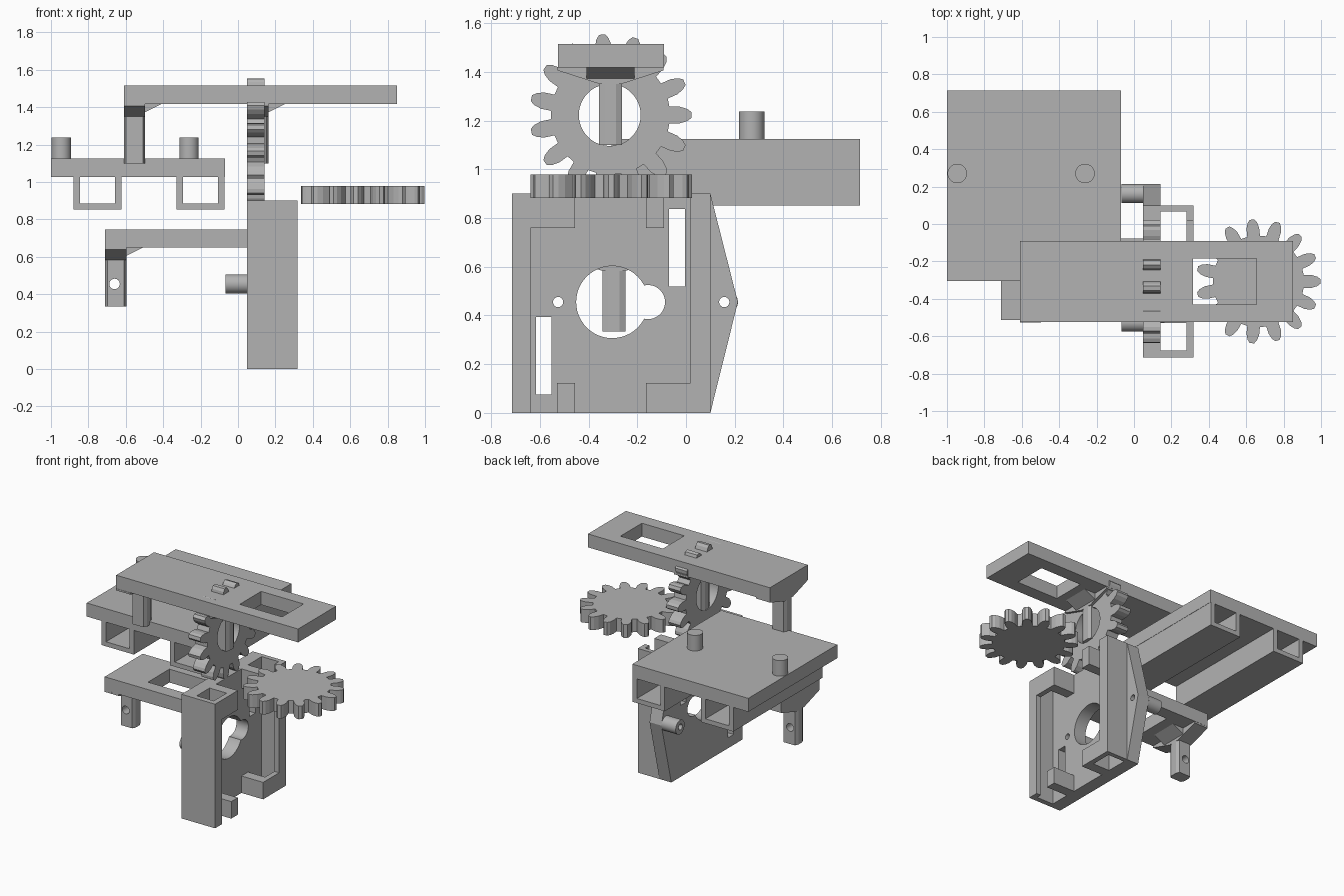
import bpy, bmesh
from math import sin, cos, pi
from mathutils import Vector

if "Cube" in bpy.data.objects:
    bpy.data.objects.remove(bpy.data.objects["Cube"], do_unlink=True)

grey = bpy.data.materials.new("plain_grey")
grey.use_nodes = True
grey.diffuse_color = (0.45, 0.45, 0.45, 1)
grey.node_tree.nodes["Principled BSDF"].inputs["Base Color"].default_value = (0.45, 0.45, 0.45, 1)

parts = []


def place(axis, u, v, w):
    """Profile coordinates u, v and depth w along the axis."""
    return {"x": (w, u, v), "y": (u, w, v), "z": (u, v, w)}[axis]


def prism(name, profile, axis, lo, hi, keep=True):
    """Extrude a closed outline along an axis."""
    bm = bmesh.new()
    base = bm.faces.new([bm.verts.new(place(axis, u, v, lo)) for u, v in profile])
    ext = bmesh.ops.extrude_face_region(bm, geom=[base])
    shift = Vector(place(axis, 0, 0, hi - lo))
    bmesh.ops.translate(bm, vec=shift, verts=[g for g in ext["geom"] if isinstance(g, bmesh.types.BMVert)])
    bmesh.ops.recalc_face_normals(bm, faces=bm.faces)
    mesh = bpy.data.meshes.new(name)
    bm.to_mesh(mesh)
    bm.free()
    mesh.materials.append(grey)
    ob = bpy.data.objects.new(name, mesh)
    bpy.context.collection.objects.link(ob)
    if keep:
        parts.append(ob)
    else:
        ob.hide_render = True
    return ob


def rect(u0, u1, v0, v1):
    return [(u0, v0), (u1, v0), (u1, v1), (u0, v1)]


def circle(u, v, r, n=48):
    return [(u + r * cos(2 * pi * i / n), v + r * sin(2 * pi * i / n)) for i in range(n)]


def box(name, x, y, z):
    return prism(name, rect(*x, *y), "z", *z)


def cut(ob, axis, lo, hi, *outlines):
    """Cut holes through an object along an axis."""
    for outline in outlines:
        tool = prism("cutter", outline, axis, lo, hi, keep=False)
        mod = ob.modifiers.new("hole", "BOOLEAN")
        mod.operation, mod.solver, mod.object = "DIFFERENCE", "EXACT", tool
        dg = bpy.context.evaluated_depsgraph_get()
        mesh = bpy.data.meshes.new_from_object(ob.evaluated_get(dg))
        ob.modifiers.clear()
        ob.data = mesh
        bpy.data.objects.remove(tool, do_unlink=True)


def gear_outline(u, v, teeth=15):
    tooth = [(0.242, -0.034), (0.285, -0.034), (0.315, -0.025), (0.332, -0.012)]
    tooth += [(r, -s) for r, s in reversed(tooth)]
    pts = []
    for i in range(teeth):
        a = 2 * pi * i / teeth
        pts += [(u + r * cos(a) - s * sin(a), v + r * sin(a) + s * cos(a)) for r, s in tooth]
    return pts


def leg(name, x0, yc, foot, top, width):
    """Chamfered post with a flared head and a side gusset under a bar."""
    x1, y0, y1, c = x0 + 0.113, yc - 0.047, yc + 0.047, 0.024
    k = c / 2
    outline = [(x0 + k, y0), (x1 - k, y0), (x1, y0 + c), (x1, y1 - c),
               (x1 - k, y1), (x0 + k, y1), (x0, y1 - c), (x0, y0 + c)]
    post = prism(name, outline, "z", foot, top)
    w, shoulder, neck = width / 2, top - 0.012, top - 0.067
    prism(name + "_flare", [(yc - w, top), (yc - w, shoulder), (y0, neck), (y1, neck),
                            (yc + w, shoulder), (yc + w, top)], "x", x0, x1)
    prism(name + "_gusset", [(x1 - 0.01, top), (x1 - 0.01, top - 0.045), (x1, top - 0.045),
                             (x1 + 0.09, top)], "y", yc - 0.098, yc + 0.098)
    return post


# Upper bar with window and two legs
upper_bar = box("upper_bar", (-0.61, 0.85), (-0.525, -0.09), (1.418, 1.515))
cut(upper_bar, "z", 1.3, 1.6, rect(0.315, 0.655, -0.43, -0.185))
leg("upper_outer_leg", -0.61, -0.31, 1.1, 1.418, 0.435)
leg("upper_inner_leg", 0.05, -0.31, 1.1, 1.418, 0.435)

# Lower bar with window and a drilled leg
lower_bar = box("lower_bar", (-0.71, 0.05), (-0.513, -0.077), (0.65, 0.747))
cut(lower_bar, "z", 0.6, 0.8, rect(-0.43, -0.09, -0.418, -0.172))
lower_leg = leg("lower_leg", -0.71, -0.296, 0.335, 0.65, 0.435)
cut(lower_leg, "y", -0.5, -0.1, circle(-0.66, 0.455, 0.028, 32))

# Platform with two hollow rails and two pegs
box("platform", (-1.0, -0.07), (-0.305, 0.715), (1.027, 1.125))
for side, x in (("right", -0.88), ("left", -0.33)):
    xe = x + 0.258
    prism(side + "_rail", [(x, 1.027), (x, 0.852), (xe, 0.852), (xe, 1.027), (xe - 0.035, 1.027),
                           (xe - 0.035, 0.885), (x + 0.035, 0.885), (x + 0.035, 1.027)],
          "y", -0.305, 0.715)
for side, x in (("right", -0.945), ("left", -0.262)):
    prism(side + "_platform_peg", circle(x, 0.27, 0.052), "z", 1.125, 1.238)

# Gears
prism("flat_gear", gear_outline(0.665, -0.307), "z", 0.882, 0.978)
upright_gear = prism("upright_gear", gear_outline(-0.31, 1.223), "x", 0.048, 0.143)
cut(upright_gear, "x", -0.1, 0.3, circle(-0.313, 1.223, 0.127))

# Frame plate with pointed back edge
MID = 0.455
plate = prism("frame_plate", [(-0.715, 0), (0.1, 0), (0.213, MID), (0.1, 0.9), (-0.715, 0.9)],
              "x", 0.048, 0.143)
bores = [circle(-0.525, MID, 0.021, 32), circle(0.157, MID, 0.021, 32)]
cut(plate, "x", -0.2, 0.4, circle(-0.303, MID, 0.148), circle(-0.156, MID, 0.07),
    rect(-0.615, -0.552, 0.075, 0.393), rect(-0.07, -0.005, 0.518, 0.838), *bores)

# Bored pegs on the plate
for side, y, bore in (("front", -0.525, bores[0]), ("back", 0.162, bores[1])):
    peg = prism(side + "_plate_peg", circle(y, MID, 0.051), "x", -0.066, 0.048)
    cut(peg, "x", -0.2, 0.2, bore)

# Slide channels: outer wall, retaining lip and inner stubs
FACE, LIP, OUT = 0.143, 0.28, 0.317
box("front_wall", (FACE, OUT), (-0.715, -0.677), (0, 0.9))
prism("front_lip", [(-0.677, 0), (-0.638, 0), (-0.638, 0.76), (-0.455, 0.76), (-0.455, 0.9), (-0.677, 0.9)],
      "x", LIP, OUT)
box("front_lower_stub", (FACE, OUT), (-0.53, -0.455), (0, 0.123))
box("front_upper_stub", (FACE, LIP), (-0.53, -0.455), (0.76, 0.9))
box("back_wall", (FACE, OUT), (0.067, 0.1), (0, 0.9))
prism("back_lip", [(0.067, 0.9), (0.018, 0.9), (0.018, 0.123), (-0.165, 0.123), (-0.165, 0), (0.067, 0)],
      "x", LIP, OUT)
box("back_upper_stub", (FACE, OUT), (-0.165, -0.09), (0.76, 0.9))
box("back_lower_stub", (FACE, LIP), (-0.165, -0.09), (0, 0.123))

# Smooth the round surfaces, keep the corners sharp
bpy.ops.object.select_all(action="DESELECT")
for ob in parts:
    ob.select_set(True)
bpy.context.view_layer.objects.active = parts[0]
bpy.ops.object.shade_smooth_by_angle(angle=0.26)
